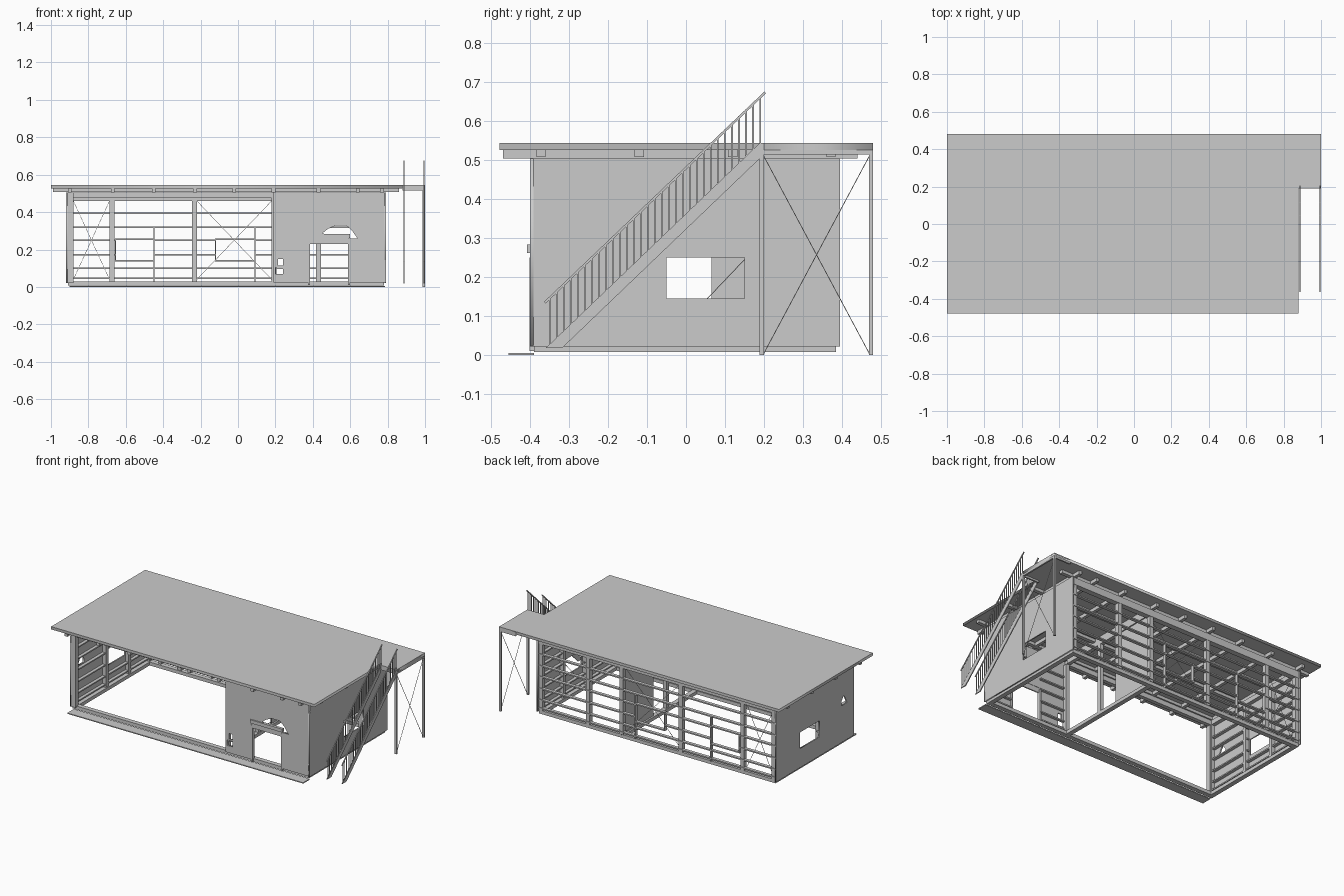
import bpy, bmesh, math
from mathutils import Vector, Matrix


def make(name, bm):
    me = bpy.data.meshes.new(name)
    bmesh.ops.recalc_face_normals(bm, faces=bm.faces)
    bm.to_mesh(me)
    bm.free()
    ob = bpy.data.objects.new(name, me)
    bpy.context.collection.objects.link(ob)
    return ob


def add_box(bm, x0, x1, y0, y1, z0, z1):
    m = Matrix.Translation(((x0 + x1) / 2, (y0 + y1) / 2, (z0 + z1) / 2))
    bmesh.ops.create_cube(bm, size=1, matrix=m @ Matrix.Diagonal((x1 - x0, y1 - y0, z1 - z0, 1)))


def boxes(name, items):
    bm = bmesh.new()
    for b in items:
        add_box(bm, *b)
    return make(name, bm)


def rods(name, segs, w=0.002):
    """Thin square bars between pairs of points."""
    bm = bmesh.new()
    for a, b in segs:
        a, b = Vector(a), Vector(b)
        d = b - a
        m = Matrix.Translation((a + b) / 2) @ d.to_track_quat('Z', 'Y').to_matrix().to_4x4()
        bmesh.ops.create_cube(bm, size=1, matrix=m @ Matrix.Diagonal((w, w, d.length, 1)))
    return make(name, bm)


def sheet(name, loops, thick, place):
    """Flat panel with holes: first loop is the outline, the rest are cut-outs."""
    cu = bpy.data.curves.new(name, 'CURVE')
    cu.dimensions, cu.fill_mode, cu.extrude = '2D', 'BOTH', thick / 2
    for pts in loops:
        s = cu.splines.new('POLY')
        s.points.add(len(pts) - 1)
        for p, q in zip(s.points, pts):
            p.co = (q[0], q[1], 0, 1)
        s.use_cyclic_u = True
    tmp = bpy.data.objects.new(name + "_curve", cu)
    bpy.context.collection.objects.link(tmp)
    dg = bpy.context.evaluated_depsgraph_get()
    me = bpy.data.meshes.new_from_object(tmp.evaluated_get(dg))
    bpy.data.objects.remove(tmp)
    me.transform(place)
    ob = bpy.data.objects.new(name, me)
    bpy.context.collection.objects.link(ob)


def rect(a, b, c, d):
    return [(a, c), (b, c), (b, d), (a, d)]


XZ = Matrix.Rotation(math.pi / 2, 4, 'X')                     # (u,v) -> (x,z)
YZ = Matrix(((0, 0, 1, 0), (1, 0, 0, 0), (0, 1, 0, 0), (0, 0, 0, 1)))  # (u,v) -> (y,z)
T = Matrix.Translation

# Roof deck with the landing as one outline
roof = [(-1, -0.478), (0.88, -0.478), (0.88, 0.2), (1, 0.2), (1, 0.48), (-1, 0.48)]
sheet("roof_deck", [roof], 0.018, T((0, 0, 0.536)))
boxes("landing_edge_beams", [(0.88, 1, 0.19, 0.2, 0.515, 0.545), (0.88, 1, 0.47, 0.48, 0.515, 0.545),
                             (0.99, 1, 0.2, 0.47, 0.515, 0.545)])

# Roof rafters and purlins
xs = [-0.90, -0.67, -0.45, -0.23, -0.02, 0.19, 0.43, 0.64, 0.77]
boxes("rafters", [(x - 0.01, x + 0.01, -0.47, 0.44, 0.505, 0.527) for x in xs])
boxes("purlins", [(-0.99, 0.86, y - 0.012, y + 0.012, 0.508, 0.527) for y in (-0.372, -0.12, 0.12, 0.372)])

# Wall sheets
hole = [(0.45, 0.286), (0.48, 0.31), (0.52, 0.328), (0.58, 0.328), (0.61, 0.30), (0.64, 0.258), (0.605, 0.258)]
front = [(0.19, 0.025), (0.38, 0.025), (0.38, 0.23), (0.59, 0.23), (0.59, 0.025), (0.79, 0.025),
         (0.79, 0.505), (0.19, 0.505)]
sheet("front_wall", [front, hole, rect(0.2, 0.24, 0.07, 0.105), rect(0.215, 0.24, 0.115, 0.15)],
      0.008, T((0, -0.396, 0)) @ XZ)
window = rect(-0.05, 0.15, 0.145, 0.25)
side = rect(-0.4, 0.395, 0.022, 0.505)
vent = [(-0.33, 0.26), (-0.27, 0.26), (-0.27, 0.285), (-0.295, 0.32), (-0.31, 0.3)]
sheet("right_wall", [side, window], 0.008, T((0.786, 0, 0)) @ YZ)
sheet("left_wall", [side, window, vent], 0.008, T((-0.916, 0, 0)) @ YZ)
sheet("partition_wall", [rect(0.065, 0.385, 0.025, 0.505)], 0.008, T((0.19, 0, 0)) @ YZ)
boxes("door_lintel", [(0.37, 0.60, -0.408, -0.39, 0.262, 0.284), (0.375, 0.385, -0.402, -0.38, 0.01, 0.25),
                      (0.588, 0.598, -0.402, -0.38, 0.01, 0.25)])
boxes("front_corner_trim", [(-0.92, -0.88, -0.4, -0.37, 0.022, 0.505)])

# Sills around the open floor, and the front step strip
boxes("sills", [(-0.91, 0.78, -0.39, -0.36, 0.008, 0.03), (-0.91, 0.78, 0.355, 0.385, 0.008, 0.03),
                (-0.91, -0.88, -0.36, 0.355, 0.008, 0.03), (0.75, 0.78, -0.36, 0.355, 0.008, 0.03),
                (0.175, 0.205, -0.36, 0.355, 0.008, 0.03)])
boxes("front_step", [(-0.90, 0.785, -0.456, -0.39, 0, 0.006)])

# Headers and posts of the frame
boxes("headers", [(-0.91, 0.78, 0.355, 0.39, 0.46, 0.505), (-0.91, 0.19, -0.39, -0.365, 0.475, 0.505),
                  (-0.91, -0.885, -0.36, 0.355, 0.475, 0.505), (0.755, 0.78, -0.36, 0.355, 0.475, 0.505),
                  (0.178, 0.202, -0.36, 0.355, 0.475, 0.505)])
posts = [(x - 0.013, x + 0.013, 0.36, 0.388, 0.03, 0.46) for x in (-0.897, -0.673, -0.232, 0.192, 0.43, 0.767)]
for x in (-0.898, 0.192, 0.767):
    posts += [(x - 0.012, x + 0.012, y - 0.012, y + 0.012, 0.03, 0.475) for y in (-0.375, -0.07)]
posts += [(x - 0.012, x + 0.012, 0.15, 0.174, 0.03, 0.475) for x in (-0.898, 0.767)]
boxes("frame_posts", posts)

# Horizontal girts: back wall is open framing, the sides carry them inside
levels = [0.047, 0.10, 0.173, 0.25, 0.32, 0.395]
gaps = [(-0.655, -0.45), (-0.12, 0.09)]
girts = []
for z in levels:
    if z in (0.173, 0.25):
        runs = [(-0.91, -0.655), (-0.45, -0.12), (0.09, 0.78)]
        ys = [(-0.38, -0.05), (0.15, 0.38)]
    else:
        runs, ys = [(-0.91, 0.78)], [(-0.38, 0.38)]
    girts += [(a, b, 0.372, 0.393, z - 0.004, z + 0.004) for a, b in runs]
    for x in (-0.91, 0.76):
        girts += [(x, x + 0.02, a, b, z - 0.004, z + 0.004) for a, b in ys]
    girts.append((0.205, 0.38, -0.392, -0.375, z - 0.004, z + 0.004))
    girts.append((0.60, 0.77, -0.392, -0.375, z - 0.004, z + 0.004))
boxes("girts", girts)

# Window frames in the back wall
frames = []
for a, b in gaps:
    frames += [(a, b, 0.372, 0.393, 0.137, 0.145), (a, b, 0.372, 0.393, 0.252, 0.26),
               (a - 0.003, a + 0.003, 0.372, 0.393, 0.137, 0.26)]
for x in (-0.45, 0.09):
    frames.append((x - 0.003, x + 0.003, 0.372, 0.393, 0.03, 0.32))
boxes("window_frames", frames)

# Tension cross braces
cross = []
for a, b in [(-0.88, -0.687), (-0.22, 0.18)]:
    cross += [((a, 0.365, 0.04), (b, 0.365, 0.46)), ((a, 0.365, 0.46), (b, 0.365, 0.04))]
cross += [((0.993, 0.2, 0.005), (0.993, 0.47, 0.51)), ((0.993, 0.2, 0.51), (0.993, 0.47, 0.005)),
          ((0.765, 0.05, 0.14), (0.765, 0.15, 0.245))]
rods("cross_braces", cross)

# Landing posts
boxes("landing_posts", [(0.986, 1, y, y + 0.011, 0, 0.52) for y in (0.189, 0.469)])

# Stair: two stringers, each with balusters and a handrail
profile = [(-0.36, 0.018), (-0.318, 0.018), (0.19, 0.505), (0.19, 0.545)]
bars, rails = [], []
n = 31
for label, x in (("inner", 0.887), ("outer", 0.995)):
    sheet(label + "_stringer", [profile], 0.006, T((x, 0, 0)) @ YZ)
    for i in range(n):
        y = -0.35 + 0.54 * i / (n - 1)
        z = 0.018 + (y + 0.36) * 0.958
        bars.append(((x, y, z), (x, y, z + 0.12)))
    rails.append(((x, -0.362, 0.135), (x, 0.203, 0.674)))
rods("balusters", bars, 0.004)
rods("handrails", rails, 0.006)
